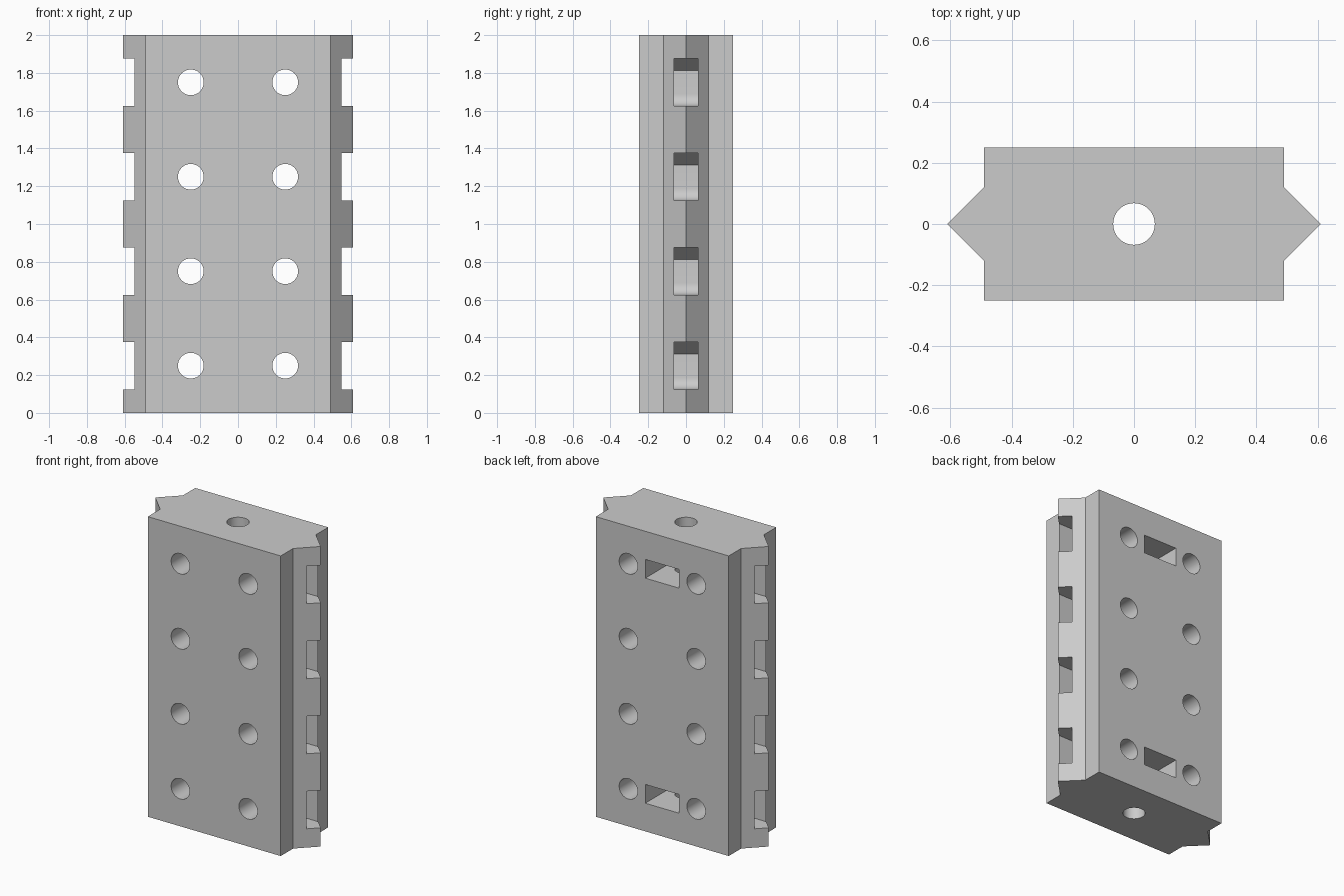
import bpy, bmesh, math
from mathutils import Vector

if "Cube" in bpy.data.objects:
    bpy.data.objects.remove(bpy.data.objects["Cube"], do_unlink=True)

grey = bpy.data.materials.new("plain grey")
grey.use_nodes = True
colour = (0.6, 0.6, 0.6, 1)
grey.diffuse_color = colour
grey.node_tree.nodes["Principled BSDF"].inputs["Base Color"].default_value = colour


def prism(bm, points, extrude):
    """Extrude a closed 3D outline along a vector."""
    face = bm.faces.new([bm.verts.new(p) for p in points])
    top = bmesh.ops.extrude_face_region(bm, geom=[face])["geom"]
    verts = [v for v in top if isinstance(v, bmesh.types.BMVert)]
    bmesh.ops.translate(bm, verts=verts, vec=Vector(extrude))


def circle(radius, steps=48):
    angles = [2 * math.pi * i / steps for i in range(steps)]
    return [(radius * math.cos(a), radius * math.sin(a)) for a in angles]


def make_object(name, bm):
    bmesh.ops.recalc_face_normals(bm, faces=bm.faces[:])
    mesh = bpy.data.meshes.new(name)
    bm.to_mesh(mesh)
    bm.free()
    mesh.materials.append(grey)
    obj = bpy.data.objects.new(name, mesh)
    bpy.context.collection.objects.link(obj)
    return obj


LEVELS = [0.25, 0.75, 1.25, 1.75]
HOLE = 0.068

# Block with a pointed ridge along each side
bm = bmesh.new()
half = [(0.49, -0.25), (0.49, -0.12), (0.61, 0), (0.49, 0.12), (0.49, 0.25)]
outline = half + [(-x, -y) for x, y in half]
prism(bm, [(x, y, 0) for x, y in outline], (0, 0, 2))
block = make_object("block", bm)

# Bolt holes, front to back
bm = bmesh.new()
for z in LEVELS:
    for x in (-0.25, 0.25):
        prism(bm, [(x + u, -0.4, z + v) for u, v in circle(HOLE)], (0, 0.8, 0))
bolt_holes = make_object("bolt_hole_cutter", bm)

# Lengthwise bore
bm = bmesh.new()
prism(bm, [(u, v, -0.1) for u, v in circle(HOLE)], (0, 0, 2.2))
bore = make_object("bore_cutter", bm)

# Nut slots opening at the back
bm = bmesh.new()
for z in (LEVELS[0], LEVELS[-1]):
    rect = [(-0.125, -0.0625), (0.125, -0.0625), (0.125, 0.0625), (-0.125, 0.0625)]
    prism(bm, [(u, -0.125, z + v) for u, v in rect], (0, 0.5, 0))
slots = make_object("nut_slot_cutter", bm)

# Side pockets: sloped inner ceiling, rounded inner floor corner
bm = bmesh.new()
BACK, R = 0.34, 0.0625
profile = [(0.7, -2 * R), (0.7, 2 * R), (0.44, 2 * R), (BACK, R)]
for i in range(9):
    a = math.pi / 2 * i / 8
    profile.append((BACK + R - R * math.cos(a), -R - R * math.sin(a)))
for z in LEVELS:
    for side in (-1, 1):
        prism(bm, [(side * u, -R, z + v) for u, v in profile], (0, 2 * R, 0))
pockets = make_object("side_pocket_cutter", bm)

# Cut everything out of the block
bpy.ops.object.select_all(action="DESELECT")
bpy.context.view_layer.objects.active = block
block.select_set(True)
for cutter in (bolt_holes, bore, slots, pockets):
    cutter.hide_render = True
    mod = block.modifiers.new(cutter.name, "BOOLEAN")
    mod.operation = "DIFFERENCE"
    mod.solver = "EXACT"
    mod.object = cutter
    bpy.ops.object.modifier_apply(modifier=mod.name)
    bpy.data.objects.remove(cutter, do_unlink=True)
bpy.ops.object.shade_smooth_by_angle(angle=math.radians(25))
